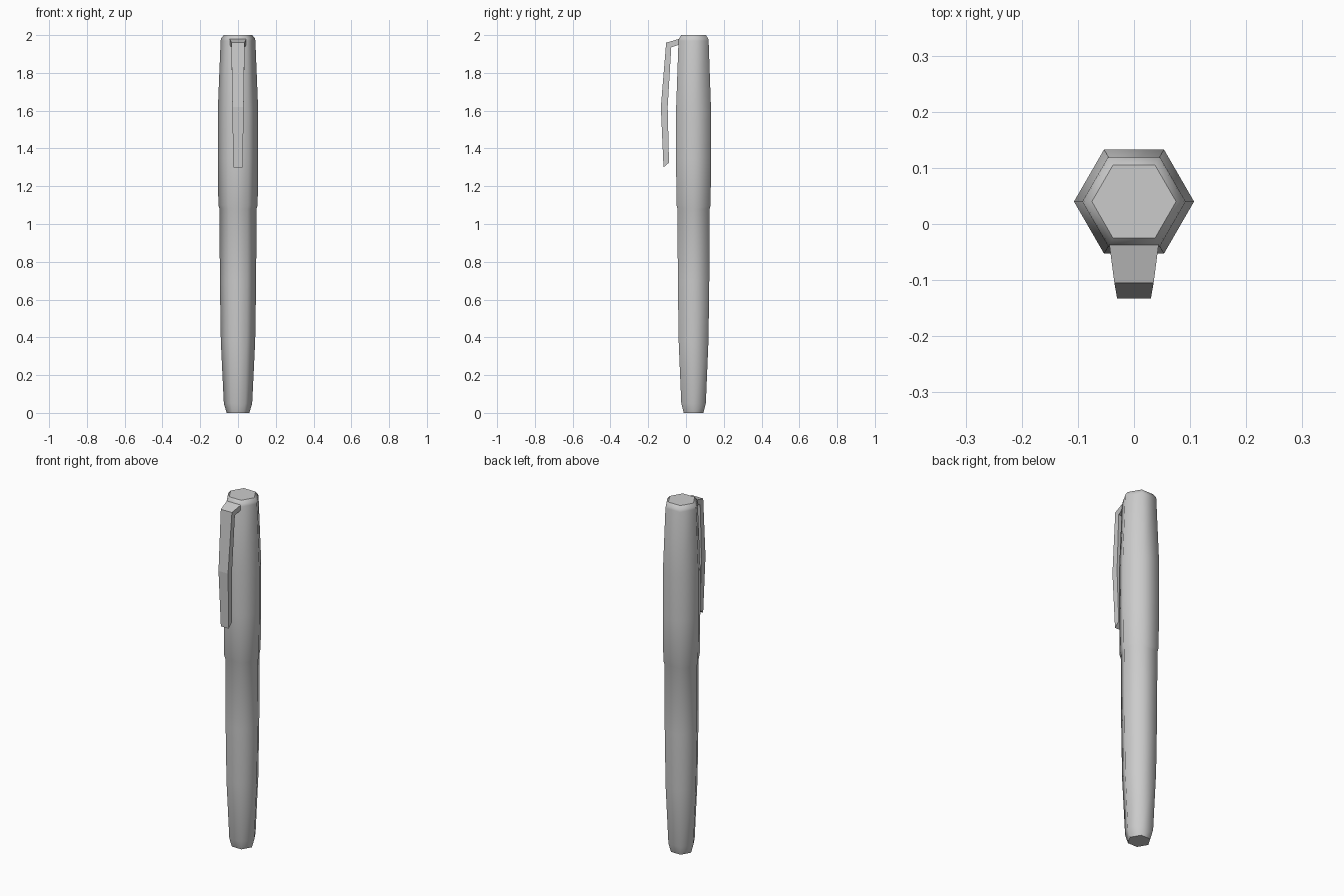
import bpy
import math

if "Cube" in bpy.data.objects:
    bpy.data.objects.remove(bpy.data.objects["Cube"])

CENTRE_Y = 0.04


def make_object(name, verts, faces, smooth=None):
    mesh = bpy.data.meshes.new(name)
    mesh.from_pydata(verts, [], faces)
    if smooth:
        for p in mesh.polygons:
            p.use_smooth = smooth(p)
    obj = bpy.data.objects.new(name, mesh)
    bpy.context.collection.objects.link(obj)
    return obj


def hex_loft(name, profile, sides=6):
    """Six-sided tube through (radius, z) rings, capped at both ends."""
    verts = [(r * math.cos(2 * math.pi * i / sides),
              CENTRE_Y + r * math.sin(2 * math.pi * i / sides), z)
             for r, z in profile for i in range(sides)]
    faces = []
    for k in range(len(profile) - 1):
        a, b = k * sides, (k + 1) * sides
        for i in range(sides):
            j = (i + 1) % sides
            faces.append((a + i, a + j, b + j, b + i))
    last = (len(profile) - 1) * sides
    faces.append(tuple(reversed(range(sides))))
    faces.append(tuple(range(last, last + sides)))
    return make_object(name, verts, faces, lambda p: len(p.vertices) == 4)


# Barrel and cap as one softly shaded hexagonal body with a step at the cap
hex_loft("pen_body", [
    (0.060, 0.0), (0.075, 0.05), (0.091, 0.38), (0.096, 0.70),
    (0.098, 1.08), (0.104, 1.10), (0.107, 1.35), (0.107, 1.60),
    (0.092, 1.97), (0.089, 1.983), (0.075, 2.0)])

# Pocket clip: tapered bent strip, stations of (outer y, z), (inner y, z), half width
stations = [
    ((-0.036, 1.98), (-0.036, 1.95), 0.044),
    ((-0.105, 1.96), (-0.078, 1.935), 0.035),
    ((-0.133, 1.62), (-0.097, 1.62), 0.030),
    ((-0.119, 1.30), (-0.090, 1.325), 0.025)]
verts = []
for (oy, oz), (iy, iz), w in stations:
    verts += [(-w, oy, oz), (w, oy, oz), (w, iy, iz), (-w, iy, iz)]
faces = [(0, 1, 2, 3)]
for k in range(len(stations) - 1):
    a, b = 4 * k, 4 * k + 4
    for i in range(4):
        j = (i + 1) % 4
        faces.append((a + i, b + i, b + j, a + j))
n = len(verts)
faces.append((n - 1, n - 2, n - 3, n - 4))
make_object("pocket_clip", verts, faces)
